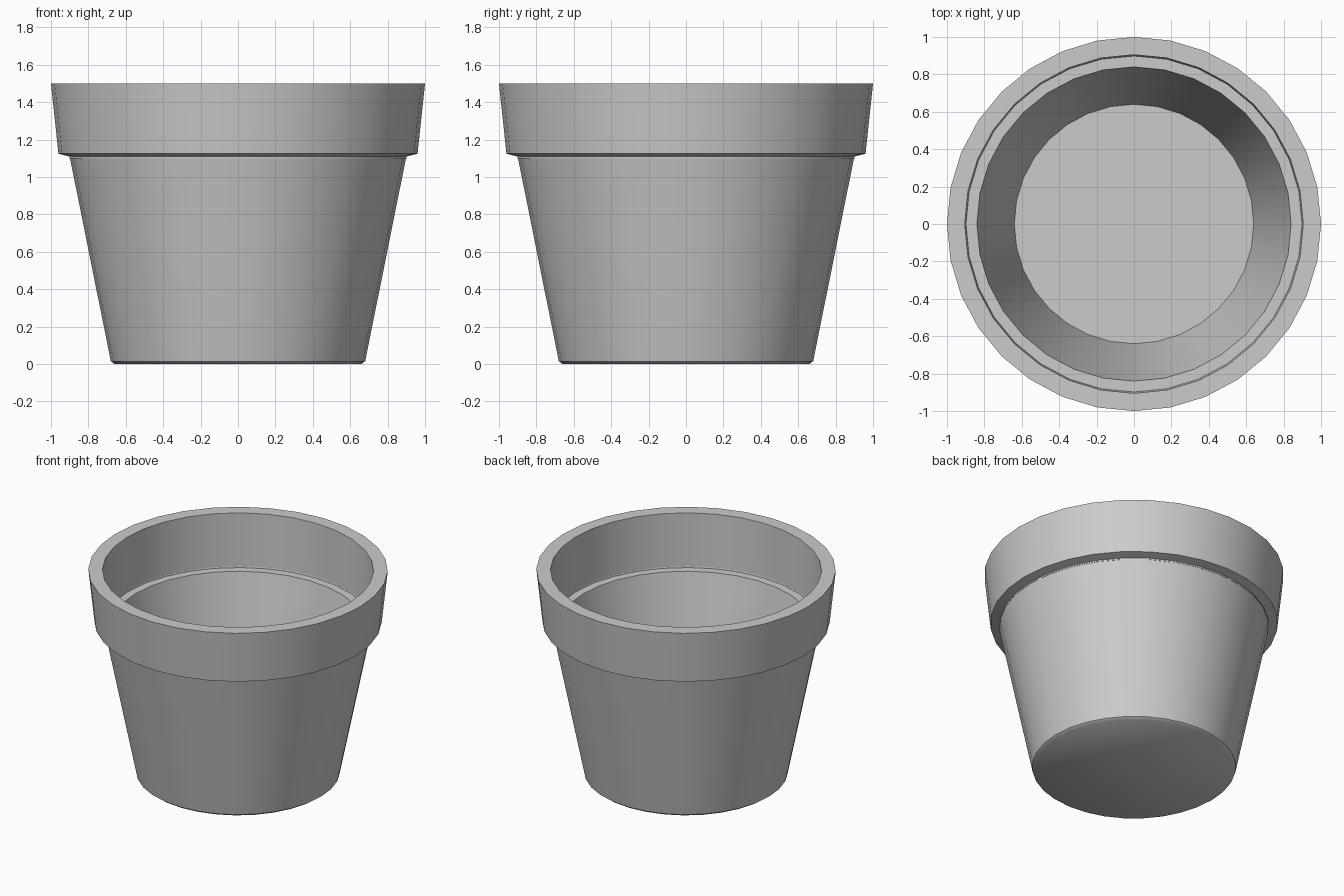
import bpy, bmesh, math

if "Cube" in bpy.data.objects:
    bpy.data.objects.remove(bpy.data.objects["Cube"])

SIDES = 32

# Pot cross-section (radius, height): outside base -> rim -> inside floor
PROFILE = [
    (0.66, 0.00), (0.68, 0.015),                # base with small chamfer
    (0.90, 1.11), (0.96, 1.125),                # tapered body, underside of collar
    (1.00, 1.50), (0.905, 1.50),                # collar and top lip
    (0.90, 1.10), (0.84, 1.10), (0.64, 0.10),   # inner ledge, inner wall, floor edge
]

bm = bmesh.new()


def ring(radius, z):
    return [bm.verts.new((radius * math.cos(2 * math.pi * i / SIDES),
                          radius * math.sin(2 * math.pi * i / SIDES), z))
            for i in range(SIDES)]


# Walls turned around the axis
rings = [ring(r, z) for r, z in PROFILE]
for a, b in zip(rings, rings[1:]):
    for i in range(SIDES):
        j = (i + 1) % SIDES
        bm.faces.new((a[i], a[j], b[j], b[i]))

# Flat underside and inside floor
bm.faces.new(list(reversed(rings[0])))
bm.faces.new(rings[-1])
bmesh.ops.recalc_face_normals(bm, faces=bm.faces)

mesh = bpy.data.meshes.new("flower_pot")
bm.to_mesh(mesh)
bm.free()
pot = bpy.data.objects.new("flower_pot", mesh)
bpy.context.collection.objects.link(pot)

# Smooth round walls, sharp lip and ledge
bpy.context.view_layer.objects.active = pot
pot.select_set(True)
bpy.ops.object.shade_smooth_by_angle(angle=math.radians(40))
